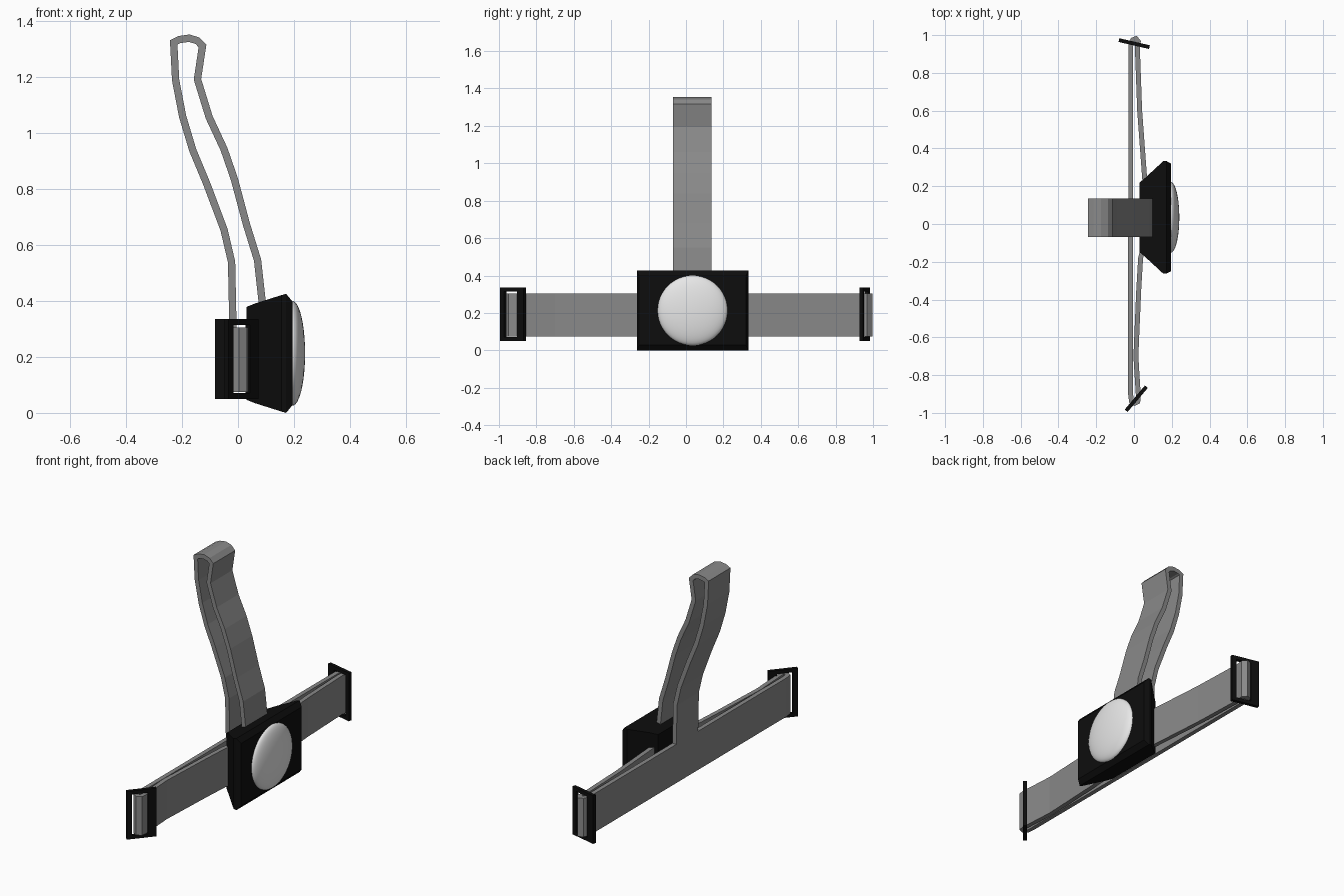
import bpy, bmesh, math
from mathutils import Matrix, Vector

cube = bpy.data.objects.get("Cube")
if cube:
    bpy.data.objects.remove(cube, do_unlink=True)


def make_material(name, value, roughness):
    m = bpy.data.materials.new(name)
    m.use_nodes = True
    colour = (value, value, value, 1)
    m.diffuse_color = colour
    bsdf = m.node_tree.nodes["Principled BSDF"]
    bsdf.inputs["Base Color"].default_value = colour
    bsdf.inputs["Roughness"].default_value = roughness
    return m


WEBBING = make_material("grey webbing", 0.25, 0.8)
PLASTIC = make_material("black plastic", 0.004, 0.6)
GLASS = make_material("white lens", 0.8, 0.4)


def finish(name, bm, material):
    bmesh.ops.recalc_face_normals(bm, faces=bm.faces)
    mesh = bpy.data.meshes.new(name)
    bm.to_mesh(mesh)
    bm.free()
    mesh.materials.append(material)
    ob = bpy.data.objects.new(name, mesh)
    bpy.context.collection.objects.link(ob)
    return ob


def thicken(ob, thickness):
    mod = ob.modifiers.new("Thickness", 'SOLIDIFY')
    mod.thickness = thickness
    mod.offset = 0
    mod.use_even_offset = True


def ribbon(name, path, width):
    """Strap swept along a path, its width given as a vector."""
    bm = bmesh.new()
    verts = [bm.verts.new(p) for p in path]
    edges = [bm.edges.new(pair) for pair in zip(verts, verts[1:])]
    new = bmesh.ops.extrude_edge_only(bm, edges=edges)["geom"]
    bmesh.ops.translate(bm, vec=Vector(width),
                        verts=[g for g in new if isinstance(g, bmesh.types.BMVert)])
    thicken(finish(name, bm, WEBBING), 0.026)


# Head band: one ribbon looped through both buckles, ends inside the lamp
band = [(.06, .2), (.055, .26), (.03, .6), (.018, .93), (.023, .965),
        (.01, .981), (-.006, .975), (-.017, .95),
        (-.018, -.9), (-.013, -.938), (.004, -.948), (.02, -.94), (.023, -.91),
        (.01, -.7), (.025, -.35), (.035, -.18), (.045, -.14)]
ribbon("head_band", [(x, y, .075) for x, y in band], (0, 0, .23))

# Crown strap: rises from the back of the band and drops into the lamp
crown = [(-.018, .305), (-.023, .54), (-.05, .655), (-.112, .82), (-.162, .94),
         (-.198, 1.06), (-.223, 1.19), (-.23, 1.325), (-.21, 1.335),
         (-.175, 1.34), (-.145, 1.331), (-.127, 1.312), (-.145, 1.193),
         (-.103, 1.057), (-.05, .943), (-.013, .836), (.03, .675),
         (.07, .546), (.085, .41), (.09, .37)]
ribbon("crown_strap", [(x, -.07, z) for x, z in crown], (0, .205, 0))

# Lamp housing: lofted rectangles that flare toward the lens
CENTRE = Vector((0, .035, .213))
bm = bmesh.new()
rings = []
for x, half_y, half_z in [(.03, .185, .166), (.06, .21, .178), (.155, .298, .208),
                          (.172, .298, .213), (.195, .285, .185)]:
    rings.append([bm.verts.new(CENTRE + Vector((x, sy * half_y, sz * half_z)))
                  for sy, sz in [(-1, -1), (1, -1), (1, 1), (-1, 1)]])
for a, b in zip(rings, rings[1:]):
    for i in range(4):
        j = (i + 1) % 4
        bm.faces.new((a[i], a[j], b[j], b[i]))
bm.faces.new(rings[0])
bm.faces.new(rings[-1])
finish("lamp_housing", bm, PLASTIC)

# Lens: shallow dome on the housing front
bm = bmesh.new()
bmesh.ops.create_uvsphere(bm, u_segments=48, v_segments=24, radius=.187)
bmesh.ops.delete(bm, geom=[v for v in bm.verts if v.co.z < -.001], context='VERTS')
bmesh.ops.scale(bm, vec=(1, 1, .24), verts=bm.verts)
bmesh.ops.rotate(bm, matrix=Matrix.Rotation(math.pi / 2, 3, 'Y'), verts=bm.verts)
bmesh.ops.translate(bm, vec=CENTRE + Vector((.195, 0, 0)), verts=bm.verts)
lens = finish("lens", bm, GLASS)
lens.data.shade_smooth()


# Buckles: upright slotted plates at each end of the band
def buckle(name, x, y, angle, slot_shift):
    bm = bmesh.new()
    corners = [(-1, -1), (1, -1), (1, 1), (-1, 1)]
    outer = [bm.verts.new((.083 * u, 0, .143 * v)) for u, v in corners]
    inner = [bm.verts.new((slot_shift + .045 * u, 0, .122 * v)) for u, v in corners]
    for i in range(4):
        j = (i + 1) % 4
        bm.faces.new((outer[i], outer[j], inner[j], inner[i]))
    ob = finish(name, bm, PLASTIC)
    ob.location = (x, y, .193)
    ob.rotation_euler.z = math.radians(angle)
    thicken(ob, .02)


buckle("front_buckle", .012, -.925, 50, -.01)
buckle("back_buckle", .001, .955, -13, .01)
